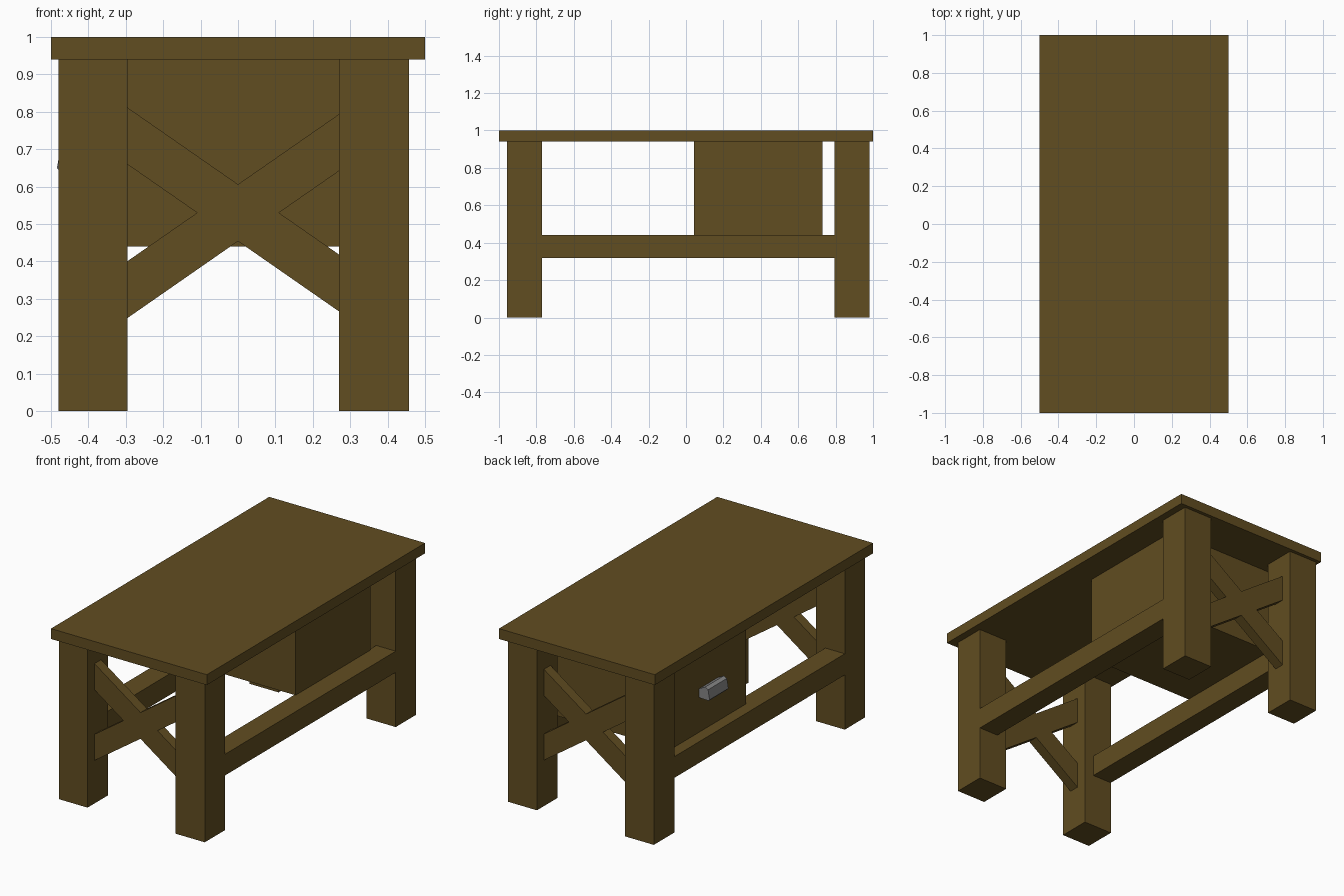
import bpy, bmesh
from mathutils import Vector

if "Cube" in bpy.data.objects:
    bpy.data.objects.remove(bpy.data.objects["Cube"])


def material(name, rgb):
    m = bpy.data.materials.new(name)
    m.diffuse_color = (*rgb, 1)
    m.use_nodes = True
    m.node_tree.nodes["Principled BSDF"].inputs["Base Color"].default_value = m.diffuse_color
    return m


WOOD = material("dark wood", (0.12, 0.074, 0.015))
METAL = material("grey metal", (0.24, 0.24, 0.24))


def finish(name, bm, mat):
    bmesh.ops.recalc_face_normals(bm, faces=bm.faces)
    mesh = bpy.data.meshes.new(name)
    bm.to_mesh(mesh)
    bm.free()
    mesh.materials.append(mat)
    ob = bpy.data.objects.new(name, mesh)
    bpy.context.collection.objects.link(ob)
    return ob


def box(name, xs, ys, zs, mat=WOOD):
    bm = bmesh.new()
    bmesh.ops.create_cube(bm, size=1)
    for v in bm.verts:
        v.co = Vector([(a + b) / 2 + c * (b - a)
                       for (a, b), c in zip((xs, ys, zs), v.co)])
    return finish(name, bm, mat)


def prism(name, profile, ys, mat=WOOD):
    """Extrude an (x, z) outline along y."""
    bm = bmesh.new()
    face = bm.faces.new([bm.verts.new((x, ys[0], z)) for x, z in profile])
    ext = bmesh.ops.extrude_face_region(bm, geom=[face])
    moved = [g for g in ext["geom"] if isinstance(g, bmesh.types.BMVert)]
    bmesh.ops.translate(bm, verts=moved, vec=(0, ys[1] - ys[0], 0))
    return finish(name, bm, mat)


# Table top
box("table_top", (-0.5, 0.5), (-1, 1), (0.94, 1))

# Four square legs
LEG_X = {"left": (-0.48, -0.295), "right": (0.27, 0.457)}
LEG_Y = {"front": (-0.957, -0.77), "back": (0.793, 0.98)}
for side, xs in LEG_X.items():
    for end, ys in LEG_Y.items():
        box(f"{end}_{side}_leg", xs, ys, (0, 0.94))

# Long rails, flush with the outside of the legs
for side, xs in {"left": (-0.48, -0.355), "right": (0.332, 0.457)}.items():
    box(f"{side}_rail", xs, (-0.77, 0.793), (0.317, 0.44))

# Crossed braces at both ends, as one X outline
SLOPE, MID, HALF = 0.695, 0.53, 0.076
L, R, C = -0.30, 0.275, HALF / SLOPE
cross = [(L, MID - SLOPE * L + HALF), (0, MID + HALF), (R, MID + SLOPE * R + HALF),
         (R, MID + SLOPE * R - HALF), (C, MID), (R, MID - SLOPE * R + HALF),
         (R, MID - SLOPE * R - HALF), (0, MID - HALF), (L, MID + SLOPE * L - HALF),
         (L, MID + SLOPE * L + HALF), (-C, MID), (L, MID - SLOPE * L - HALF)]
for end, (a, b) in LEG_Y.items():
    mid = (a + b) / 2
    prism(f"{end}_cross_brace", cross, (mid - 0.03, mid + 0.03))

# Drawer cabinet and drawer front
box("drawer_cabinet", (-0.405, 0.34), (0.042, 0.73), (0.44, 0.94))
box("drawer_front", (-0.416, -0.405), (0.045, 0.727), (0.443, 0.937))

# Drawer pull
pull = [(-0.416, 0.645), (-0.478, 0.642), (-0.484, 0.65),
        (-0.474, 0.705), (-0.455, 0.716), (-0.416, 0.695)]
prism("drawer_pull", pull, (0.302, 0.475), METAL)
